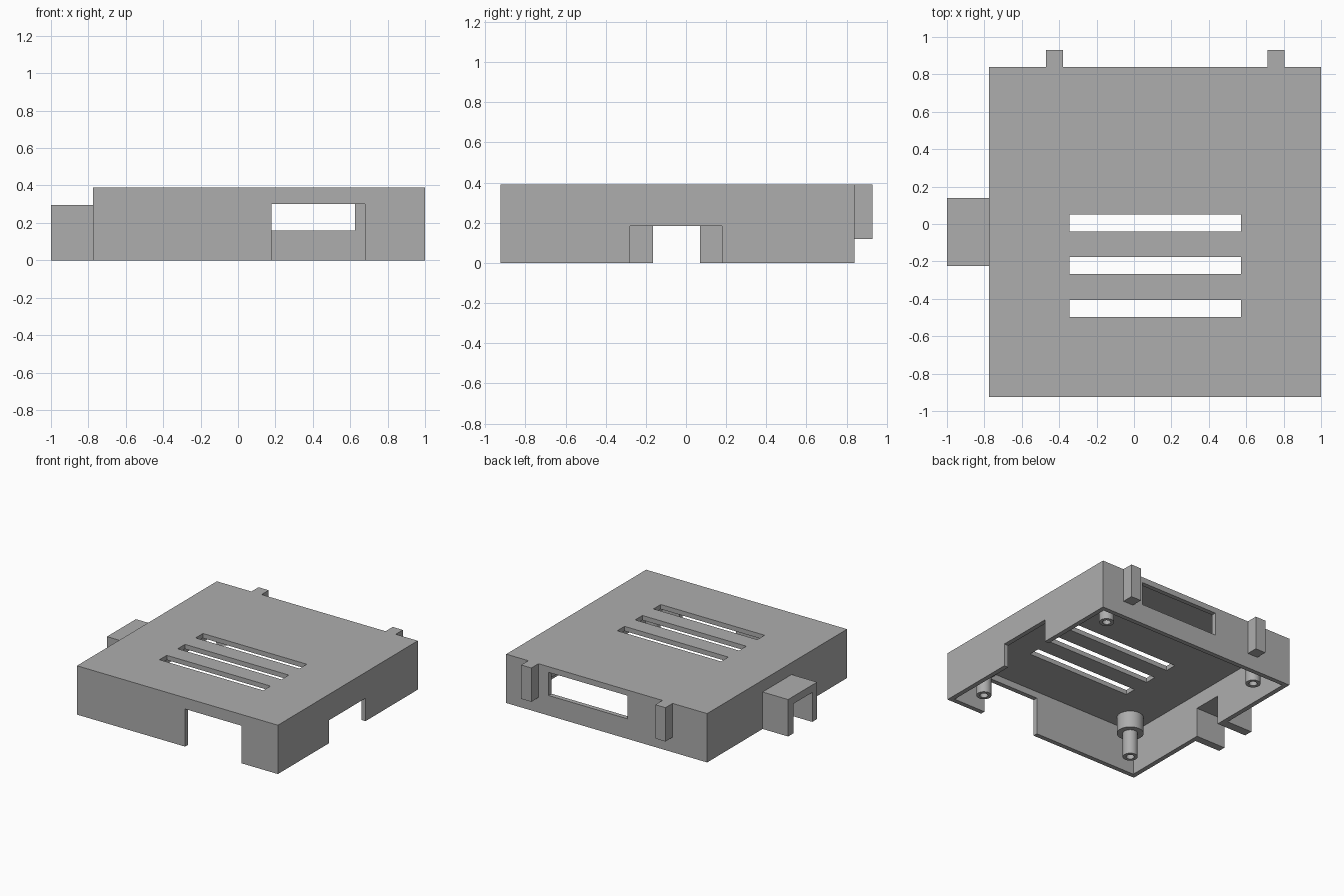
import bpy
import math
from mathutils import Vector

if "Cube" in bpy.data.objects:
    bpy.data.objects.remove(bpy.data.objects["Cube"], do_unlink=True)

grey = bpy.data.materials.new("plain grey")
grey.use_nodes = True
COLOUR = (0.42, 0.42, 0.42, 1)
grey.diffuse_color = COLOUR
grey.node_tree.nodes["Principled BSDF"].inputs["Base Color"].default_value = COLOUR


def finish(name):
    ob = bpy.context.object
    ob.name = ob.data.name = name
    ob.data.materials.clear()
    ob.data.materials.append(grey)
    return ob


def box(name, x, y, z):
    """Axis-aligned box from (low, high) pairs."""
    low, high = (Vector(v) for v in zip(x, y, z))
    bpy.ops.mesh.primitive_cube_add(size=1, location=(low + high) / 2)
    bpy.context.object.scale = high - low
    bpy.ops.object.transform_apply(location=False, rotation=False, scale=True)
    return finish(name)


def tube(name, x, y, z, radius):
    bpy.ops.mesh.primitive_cylinder_add(
        vertices=32, radius=radius, depth=z[1] - z[0], location=(x, y, sum(z) / 2))
    return finish(name)


def boolean(target, tool, operation="DIFFERENCE"):
    """Apply a boolean and discard the tool."""
    mod = target.modifiers.new("boolean", "BOOLEAN")
    mod.operation, mod.solver, mod.object = operation, "EXACT", tool
    bpy.context.view_layer.objects.active = target
    bpy.ops.object.modifier_apply(modifier=mod.name)
    bpy.data.objects.remove(tool, do_unlink=True)


WALL = 0.037
LEFT, RIGHT = 1.0, -0.775
FRONT, BACK = -0.925, 0.84
TOP = 0.39
CEILING = TOP - WALL

# Open-bottomed shell
shell = box("case_shell", (RIGHT, LEFT), (FRONT, BACK), (0, TOP))
boolean(shell, box("cavity", (RIGHT + WALL, LEFT - WALL),
                   (FRONT + WALL, BACK - WALL), (-0.1, CEILING)))

# Side bracket around the cable channel
bracket = box("side_bracket", (-1, RIGHT), (-0.225, 0.14), (0, 0.295))
for part in (shell, bracket):
    boolean(part, box("channel", (-1.1, RIGHT + 0.1), (-0.165, 0.07), (-0.1, 0.235)))

# Wall openings: front notch, left notch, back window
boolean(shell, box("front_notch", (0.18, 0.68), (FRONT - 0.1, FRONT + 0.1), (-0.1, 0.30)))
boolean(shell, box("left_notch", (LEFT - 0.1, LEFT + 0.1), (-0.28, 0.18), (-0.1, 0.183)))
boolean(shell, box("back_window", (-0.07, 0.625), (BACK - 0.1, BACK + 0.1), (0.16, 0.345)))

# Vent slots in the top
for y in (0.005, -0.222, -0.452):
    boolean(shell, box("slot", (-0.345, 0.572), (y - 0.046, y + 0.046), (0.3, 0.5)))

# Back tabs
for side, x in (("right", -0.425), ("left", 0.76)):
    box(side + "_back_tab", (x - 0.045, x + 0.045), (BACK, 0.93), (0.12, TOP))

# Screw posts with a wide base and a hollow tip
centre_x, centre_y, spread = (LEFT + RIGHT) / 2, (FRONT + BACK) / 2, 0.697
for side, sx in (("right", -1), ("left", 1)):
    for end, sy in (("front", -1), ("back", 1)):
        x, y = centre_x + sx * spread, centre_y + sy * spread
        post = tube(f"{end}_{side}_post", x, y, (0.22, CEILING), 0.098)
        boolean(post, tube("stem", x, y, (0.023, 0.3), 0.055), "UNION")
        boolean(post, tube("bore", x, y, (-0.05, 0.25), 0.03))
        bpy.ops.object.select_all(action="DESELECT")
        post.select_set(True)
        bpy.context.view_layer.objects.active = post
        bpy.ops.object.shade_smooth_by_angle(angle=math.radians(30))
